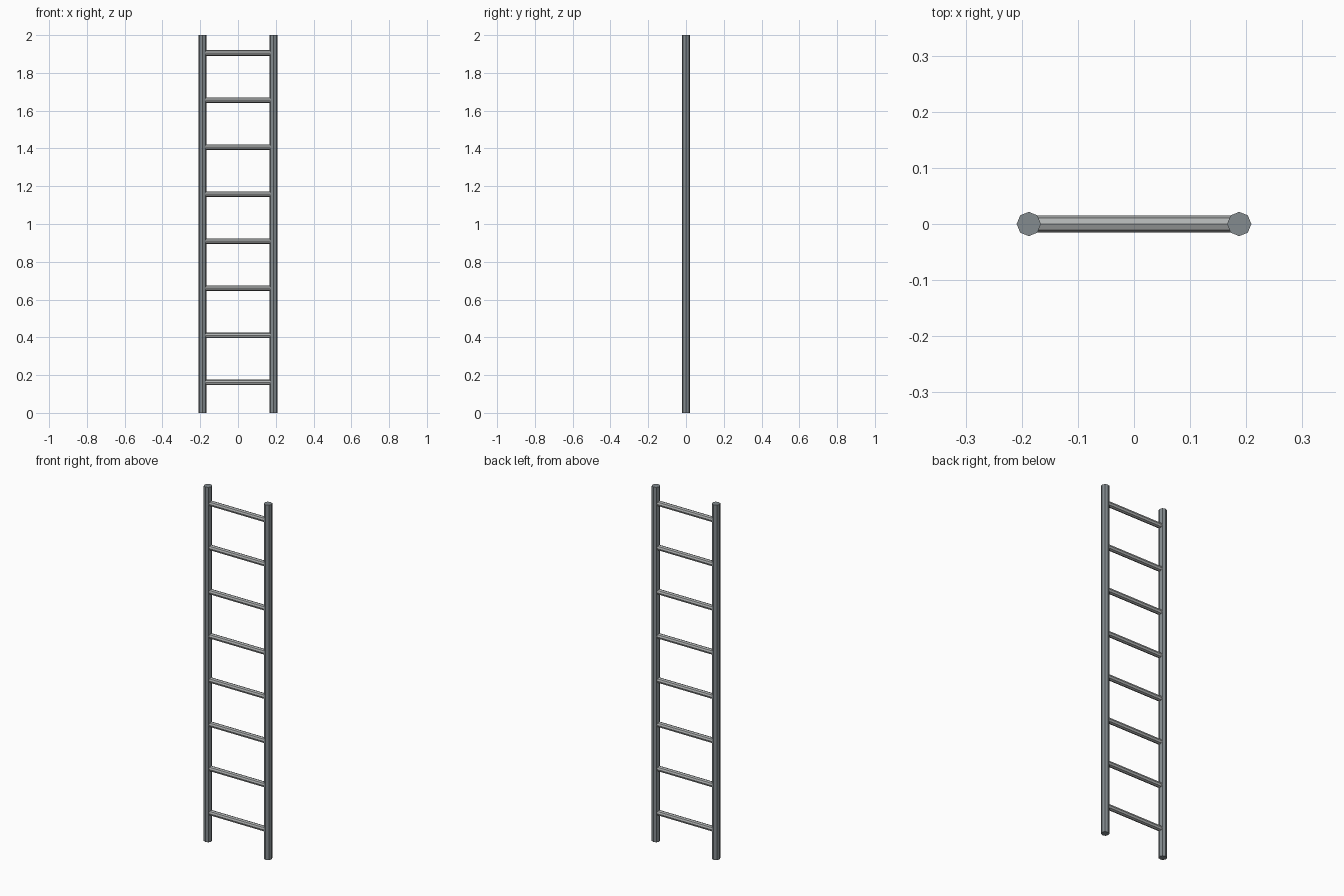
import bpy
from math import pi

if "Cube" in bpy.data.objects:
    bpy.data.objects.remove(bpy.data.objects["Cube"])

HEIGHT = 2.0
RAIL_X, RAIL_R = 0.1875, 0.0217
RUNG_R, RUNG_COUNT = 0.015, 8
FIRST_Z, STEP = 0.162, 0.249


def paint(name, color):
    mat = bpy.data.materials.new(name)
    mat.diffuse_color = (*color, 1)
    mat.use_nodes = True
    mat.node_tree.nodes["Principled BSDF"].inputs["Base Color"].default_value = mat.diffuse_color
    return mat


RAIL_MAT = paint("dark_steel", (0.23, 0.26, 0.275))
RUNG_MAT = paint("worn_steel", (0.43, 0.445, 0.445))


def bar(name, mat, radius, length, location, rotation=(0, 0, 0)):
    """Eight-sided flat-shaded bar with corners on its axes."""
    bpy.ops.mesh.primitive_cylinder_add(vertices=8, radius=radius, depth=length,
                                        location=location, rotation=rotation)
    bpy.context.object.name = name
    bpy.context.object.data.materials.append(mat)


# Upright side rails
for side, sign in (("left", -1), ("right", 1)):
    bar(f"{side}_rail", RAIL_MAT, RAIL_R, HEIGHT, (sign * RAIL_X, 0, HEIGHT / 2))

# Evenly spaced rungs, ends buried in the rails
for i in range(RUNG_COUNT):
    bar(f"rung_{i + 1}", RUNG_MAT, RUNG_R, 2 * RAIL_X,
        (0, 0, FIRST_Z + i * STEP), (0, pi / 2, 0))
